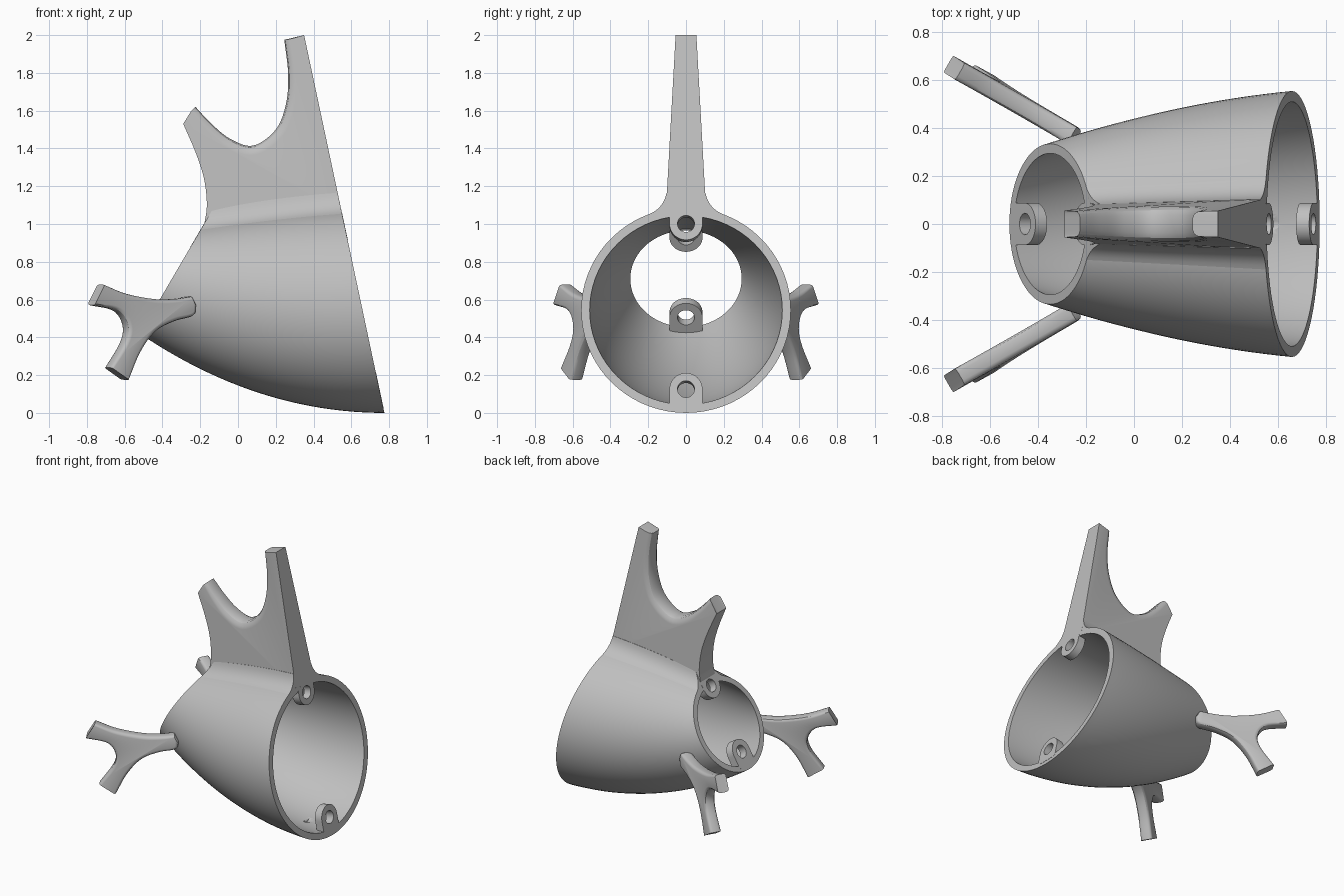
import bpy, bmesh, math
from mathutils import Vector

if "Cube" in bpy.data.objects:
    bpy.data.objects.remove(bpy.data.objects["Cube"], do_unlink=True)

grey = bpy.data.materials.new("plain_grey")
grey.use_nodes = True
grey.diffuse_color = (0.52, 0.52, 0.52, 1)
grey.node_tree.nodes["Principled BSDF"].inputs["Base Color"].default_value = (0.52, 0.52, 0.52, 1)


def finish(name, bm, angle=30):
    bmesh.ops.recalc_face_normals(bm, faces=bm.faces)
    mesh = bpy.data.meshes.new(name)
    bm.to_mesh(mesh)
    bm.free()
    mesh.materials.append(grey)
    ob = bpy.data.objects.new(name, mesh)
    bpy.context.collection.objects.link(ob)
    bpy.ops.object.select_all(action='DESELECT')
    ob.select_set(True)
    bpy.context.view_layer.objects.active = ob
    bpy.ops.object.shade_smooth_by_angle(angle=math.radians(angle))
    return ob


def loft(name, loops, caps=True, wrap=False, angle=30):
    """Skin a list of equal closed loops of 3D points."""
    bm = bmesh.new()
    rows = [[bm.verts.new(p) for p in loop] for loop in loops]
    n = len(rows[0])
    pairs = list(zip(rows, rows[1:])) + ([(rows[-1], rows[0])] if wrap else [])
    for a, b in pairs:
        for i in range(n):
            j = (i + 1) % n
            bm.faces.new((a[i], a[j], b[j], b[i]))
    if caps:
        bm.faces.new(rows[0])
        bm.faces.new(rows[-1])
    return finish(name, bm, angle)


def bezier(a, b, c, t):
    return a * (1 - t) ** 2 + b * 2 * t * (1 - t) + c * t * t


def spline(points, steps=6):
    """Smooth 2D curve through the points."""
    p = [Vector(q) for q in points]
    p = [p[0] * 2 - p[1]] + p + [p[-1] * 2 - p[-2]]
    out = []
    for a, b, c, d in zip(p, p[1:], p[2:], p[3:]):
        for k in range(steps):
            t = k / steps
            out.append(0.5 * (2 * b + (c - a) * t + (2 * a - 5 * b + 4 * c - d) * t * t
                              + (3 * b - a - 3 * c + d) * t ** 3))
    return out + [p[-2]]


def plate(name, curves, half, place):
    """Plate from outline curves (points, rounding), with rounded edges."""
    outline = []
    for pts, r in curves:
        for i, p in enumerate(pts):
            d = pts[min(i + 1, len(pts) - 1)] - pts[max(i - 1, 0)]
            swell = 0.6 + 0.4 * math.sin(math.pi * i / (len(pts) - 1))
            outline.append((p, Vector((-d.y, d.x)).normalized() * r * swell))
    area = sum(a[0].cross(b[0]) for a, b in zip(outline, outline[1:] + outline[:1]))
    sign = 1 if area > 0 else -1
    profile = [(1, 1), (0.6, 0.95), (0.2, 0.78), (0, 0.5)]
    loops = []
    for inset, f in profile + [(i, -g) for i, g in reversed(profile)]:
        loops.append([place(p + n * inset * sign, f * half(p)) for p, n in outline])
    return loft(name, loops)


# Hollow tapered body between two tilted end planes
def station(t):
    bottom = bezier(Vector((-0.52, 0.42)), Vector((0.10, 0.0)), Vector((0.775, 0.0)), t)
    top = bezier(Vector((-0.18, 1.0)), Vector((0.2, 1.06)), Vector((0.544, 1.087)), t)
    width = bezier(0.335, 0.505, 0.555, t)
    return (bottom + top) / 2, (top - bottom) / 2, width


def ring_point(t, a, wall=0.0):
    c, u, w = station(t)
    p = c + u * (1 - wall / u.length) * math.cos(a)
    return Vector((p.x, (w - wall) * math.sin(a), p.y))


def ring(t, wall):
    return [ring_point(t, math.tau * k / 72, wall) for k in range(72)]


ts = [k / 24 for k in range(25)]
shell = loft("body_shell", [ring(t, 0) for t in ts]
             + [ring(t, 0.04 + 0.005 * t) for t in reversed(ts)], caps=False, wrap=True)

# Upright fin with two prongs
valley = spline([(0.245, 1.975), (0.265, 1.8), (0.255, 1.64), (0.2, 1.5), (0.08, 1.415),
                 (-0.04, 1.45), (-0.14, 1.53), (-0.225, 1.62)])
back_edge = spline([(-0.29, 1.53), (-0.225, 1.38), (-0.18, 1.24), (-0.165, 1.1), (-0.18, 0.99)])
fin = plate("top_fin",
            [([Vector((0.55, 1.06)), Vector((0.35, 2.0))], 0), (valley, 0.05), (back_edge, 0),
             ([Vector((-0.15, 0.98)), Vector((0.2, 1.02))], 0)],
            lambda p: 0.055 + 0.048 * (2 - p.y) + 0.034 * (p.x - 0.35),
            lambda p, y: Vector((p.x, y, p.y)))


# Blend between fin and body
def blend(t):
    c, u, w = station(t)
    top = c + u
    high = top + u.normalized() * 0.08
    h = 0.083 + 0.02 * t
    foot = ring_point(t, math.asin((0.15 + 0.04 * t) / w))
    start = Vector((high.x, h, high.y))
    corner = Vector((top.x, h + 0.015, top.y))
    side = [bezier(start, corner, foot, k / 8) for k in range(9)]
    return side + [Vector((p.x, -p.y, p.z)) for p in reversed(side)]


fillet = loft("fin_blend", [blend(t) for t in ts])

# Three-armed side struts
arms = [
    ([(-0.725, 0.68), (-0.6, 0.63), (-0.45, 0.602), (-0.34, 0.603), (-0.26, 0.615)], 0.022),
    ([(-0.235, 0.57), (-0.25, 0.515), (-0.35, 0.485), (-0.45, 0.43), (-0.53, 0.32), (-0.592, 0.175)], 0.022),
    ([(-0.69, 0.24), (-0.615, 0.37), (-0.6, 0.46), (-0.65, 0.54), (-0.775, 0.57)], 0.022)]
for name, s in (("left_strut", 1), ("right_strut", -1)):
    def place(p, d, s=s):
        y = 0.36 - 0.577 * (p.x + 0.24) - 0.04 * (p.y - 0.57)
        return Vector((p.x + 0.5 * d, s * (y + 0.866 * d), p.y))
    plate(name, [(spline(c), r) for c, r in arms], lambda p: 0.04, place)


# Screw lugs at the top and bottom of both openings
def screw_lug(name, t, side, offset, depth):
    c, u, w = station(t)
    axis = u.normalized()
    inward = Vector((axis.y, -axis.x)) * (1 if t == 0 else -1)
    centre = c + axis * offset * side

    def at(a, b, d):
        p = centre - axis * side * b + inward * d
        return Vector((p.x, a, p.y))

    def outer(a):
        x, z = math.cos(a), math.sin(a)
        s = 0.0875
        if z < 0:
            s = min(0.0875 / max(abs(x), 1e-6), depth / max(abs(z), 1e-6))
        return x * s, z * s

    angles = [math.tau * k / 48 for k in range(48)]
    rim = [outer(a) for a in angles]
    hole = [(0.045 * math.cos(a), 0.045 * math.sin(a)) for a in angles]
    front, back = -0.001, 0.055
    loft(name, [[at(*p, d) for p in loop] for loop, d in
                ((rim, front), (rim, back), (hole, back), (hole, front))], caps=False, wrap=True)
    # Drill the hole through whatever wall it meets
    cutter = loft("drill", [[at(*p, d) for p in hole] for d in (-0.1, 0.2)])
    cutter.hide_render = True
    for target in (shell, fin, fillet):
        bpy.context.view_layer.objects.active = target
        mod = target.modifiers.new("drill", 'BOOLEAN')
        mod.operation = 'DIFFERENCE'
        mod.solver = 'EXACT'
        mod.object = cutter
        while target.modifiers[0] != mod:
            bpy.ops.object.modifier_move_up(modifier=mod.name)
        bpy.ops.object.modifier_apply(modifier=mod.name)
    bpy.data.objects.remove(cutter, do_unlink=True)


screw_lug("small_end_top_lug", 0, 1, 0.285, 0.055)
screw_lug("small_end_bottom_lug", 0, -1, 0.206, 0.1)
screw_lug("large_end_top_lug", 1, 1, 0.468, 0.06)
screw_lug("large_end_bottom_lug", 1, -1, 0.427, 0.1)
